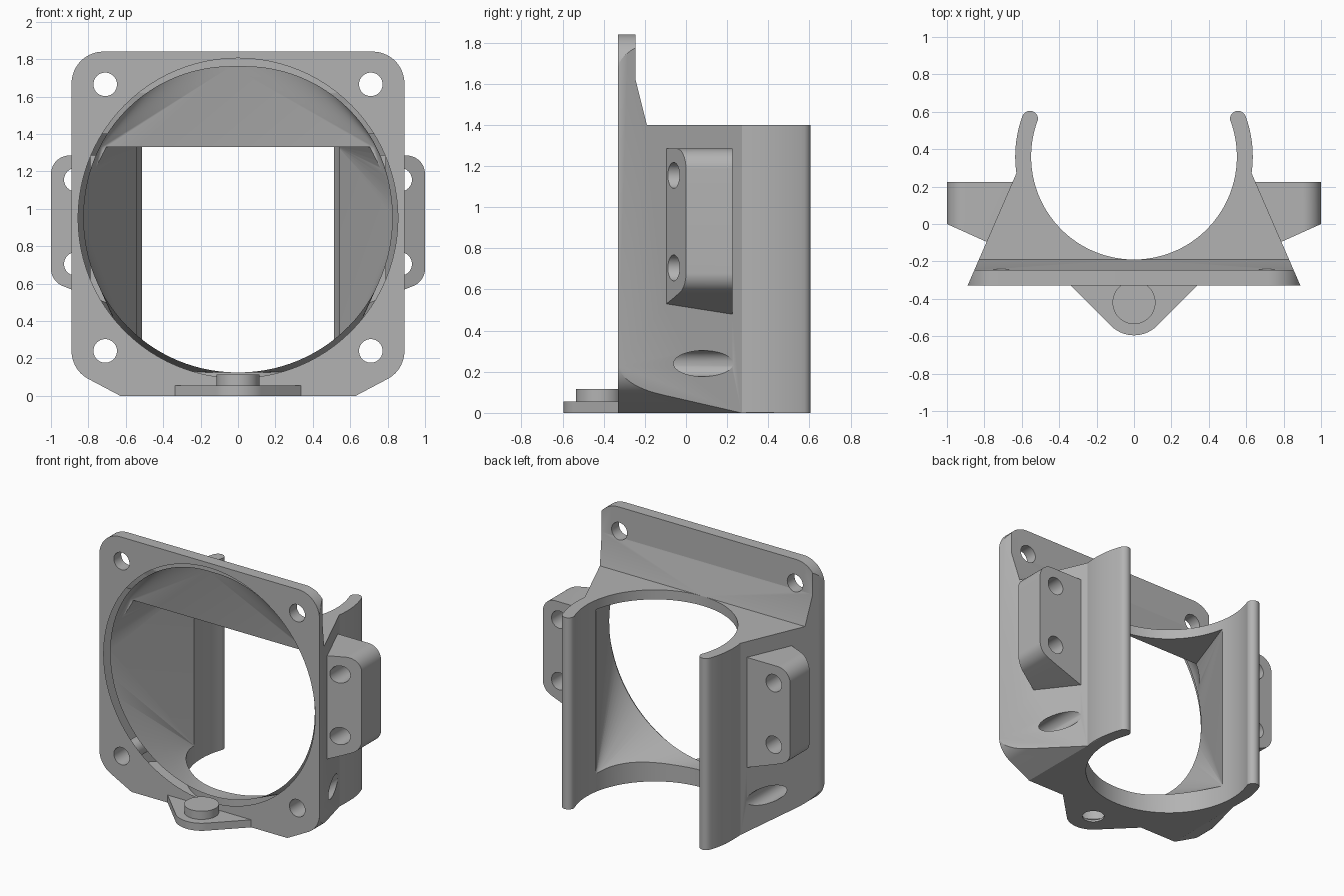
import bpy, bmesh, math

cube = bpy.data.objects.get("Cube")
if cube:
    bpy.data.objects.remove(cube, do_unlink=True)

grey = bpy.data.materials.new("plain grey")
grey.use_nodes = True
grey.diffuse_color = (0.45, 0.45, 0.45, 1)
grey.node_tree.nodes["Principled BSDF"].inputs["Base Color"].default_value = (0.45, 0.45, 0.45, 1)

PLACE = {"x": lambda a, b, h: (h, a, b),
         "y": lambda a, b, h: (a, h, b),
         "z": lambda a, b, h: (a, b, h)}


def arc(cx, cy, r, start, end, n=16):
    angles = [math.radians(start + (end - start) * i / n) for i in range(n + 1)]
    return [(cx + r * math.cos(t), cy + r * math.sin(t)) for t in angles]


def circle(cx, cy, r, n=96):
    return arc(cx, cy, r, 0, 360, n)[:-1]


def mirrored(half):
    """Close a right-hand outline with its mirror image."""
    return half + [(-x, y) for x, y in reversed(half) if abs(x) > 1e-5]


def finish(name, bm):
    """Turn the closed mesh outward and link it as an object."""
    bm.normal_update()
    bmesh.ops.recalc_face_normals(bm, faces=bm.faces[:])
    if bm.calc_volume(signed=True) < 0:
        bmesh.ops.reverse_faces(bm, faces=bm.faces[:])
    mesh = bpy.data.meshes.new(name)
    bm.to_mesh(mesh)
    bm.free()
    mesh.materials.append(grey)
    obj = bpy.data.objects.new(name, mesh)
    bpy.context.scene.collection.objects.link(obj)
    return obj


def loft(name, axis, rings):
    """Skin (outline, height) rings of equal point count."""
    bm = bmesh.new()
    loops = [[bm.verts.new(PLACE[axis](a, b, h)) for a, b in pts] for pts, h in rings]
    for low, high in zip(loops, loops[1:]):
        for i in range(len(low)):
            j = (i + 1) % len(low)
            bm.faces.new((low[i], low[j], high[j], high[i]))
    bm.faces.new(loops[0][::-1])
    bm.faces.new(loops[-1])
    return finish(name, bm)


def prism(name, axis, pts, lo, hi):
    return loft(name, axis, [(pts, lo), (pts, hi)])


def hull(name, points):
    bm = bmesh.new()
    for p in points:
        bm.verts.new(p)
    bmesh.ops.convex_hull(bm, input=bm.verts[:])
    return finish(name, bm)


def combine(target, tool, operation):
    name = tool.name
    mod = target.modifiers.new(operation, "BOOLEAN")
    mod.operation, mod.solver, mod.object = operation, "EXACT", tool
    bpy.context.view_layer.update()
    bpy.context.view_layer.objects.active = target
    bpy.ops.object.modifier_apply(modifier=mod.name)
    bpy.data.objects.remove(tool, do_unlink=True)
    if not target.data.polygons:
        raise ValueError(f"{operation} with {name} left nothing")


# Body: tapered plan with two clip arms, trimmed by front and side outlines
plan = mirrored([(0.89, -0.33)]
                + arc(0, 0.36, 0.635, -8, 20)
                + arc(0.556, 0.5625, 0.0425, 20, 200)[1:-1]
                + arc(0, 0.36, 0.55, 20, -90, 48))
body = prism("fan_bracket", "z", plan, -0.2, 2.1)
front = mirrored([(0.63, 0)] + arc(0.72, 0.24, 0.17, -62, 0) + arc(0.72, 1.67, 0.17, 0, 90))
combine(body, prism("front_outline", "y", front, -0.6, 0.9), "INTERSECT")
side = [(-0.6, -0.1), (0.8, -0.1), (0.8, 1.4), (-0.19, 1.4),
        (-0.245, 1.62), (-0.245, 2), (-0.6, 2)]
combine(body, prism("side_outline", "x", side, -1.2, 1.2), "INTERSECT")

# Side ears with slanted fronts and rounded outer corners
for s in (1, -1):
    ear_front = [(0.6, 0.462), (0.87, 0.56)] + arc(0.9, 0.68, 0.1, -70, 0) \
        + arc(0.9, 1.185, 0.1, 0, 90) + [(0.6, 1.285)]
    ear_plan = [(0.5, -0.225), (1.0, 0.0), (1.1, 0.045), (1.1, 0.225), (0.5, 0.225)]
    ear = prism("ear", "y", [(s * x, z) for x, z in ear_front], -0.5, 0.5)
    combine(ear, prism("ear_plan", "z", [(s * x, y) for x, y in ear_plan], 0, 2), "INTERSECT")
    combine(body, ear, "UNION")

# Front foot tab
tab = mirrored([(0.338, -0.27), (0.338, -0.33)] + arc(0, -0.42, 0.175, -45, -90))
combine(body, prism("tab", "z", tab, 0, 0.055), "UNION")

# Air duct: round mouth narrowing to a rectangular outlet under a flat ceiling
ceiling = 1.33
cut = math.degrees(math.asin((ceiling - 0.955) / 0.83))
lower_mouth = [(x, -0.3, z) for x, z in arc(0, 0.955, 0.83, cut, -180 - cut, 72)]
outlet = [(s * 0.535, 0.28, z) for s in (1, -1) for z in (0.12, ceiling)]
combine(body, hull("duct", lower_mouth + outlet), "DIFFERENCE")
mouth = [(x, -0.3, z) for x, z in circle(0, 0.955, 0.83)]
lip = [(s * 0.73, -0.2, ceiling) for s in (1, -1)]
combine(body, hull("duct_roof", mouth + lip), "DIFFERENCE")
combine(body, prism("mouth_recess", "y", circle(0, 0.95, 0.855), -0.5, -0.295), "DIFFERENCE")

# Screw holes in the plate corners and the ears
for s in (1, -1):
    for z in (0.24, 1.665):
        combine(body, prism("corner_hole", "y", circle(s * 0.71, z, 0.063, 40), -0.6, 0.5), "DIFFERENCE")
    for z in (0.705, 1.155):
        combine(body, prism("ear_hole", "y", circle(s * 0.867, z, 0.063, 40), -0.13, 0.5), "DIFFERENCE")

# Countersunk tab hole with clearance for the screw head
sink = [(circle(0, -0.42, r, 48), z) for r, z in
        ((0.072, -0.1), (0.072, 0.015), (0.115, 0.045), (0.115, 0.115))]
combine(body, loft("countersink", "z", sink), "DIFFERENCE")

bpy.ops.object.select_all(action="DESELECT")
body.select_set(True)
bpy.context.view_layer.objects.active = body
bpy.ops.object.shade_smooth_by_angle(angle=math.radians(25))
